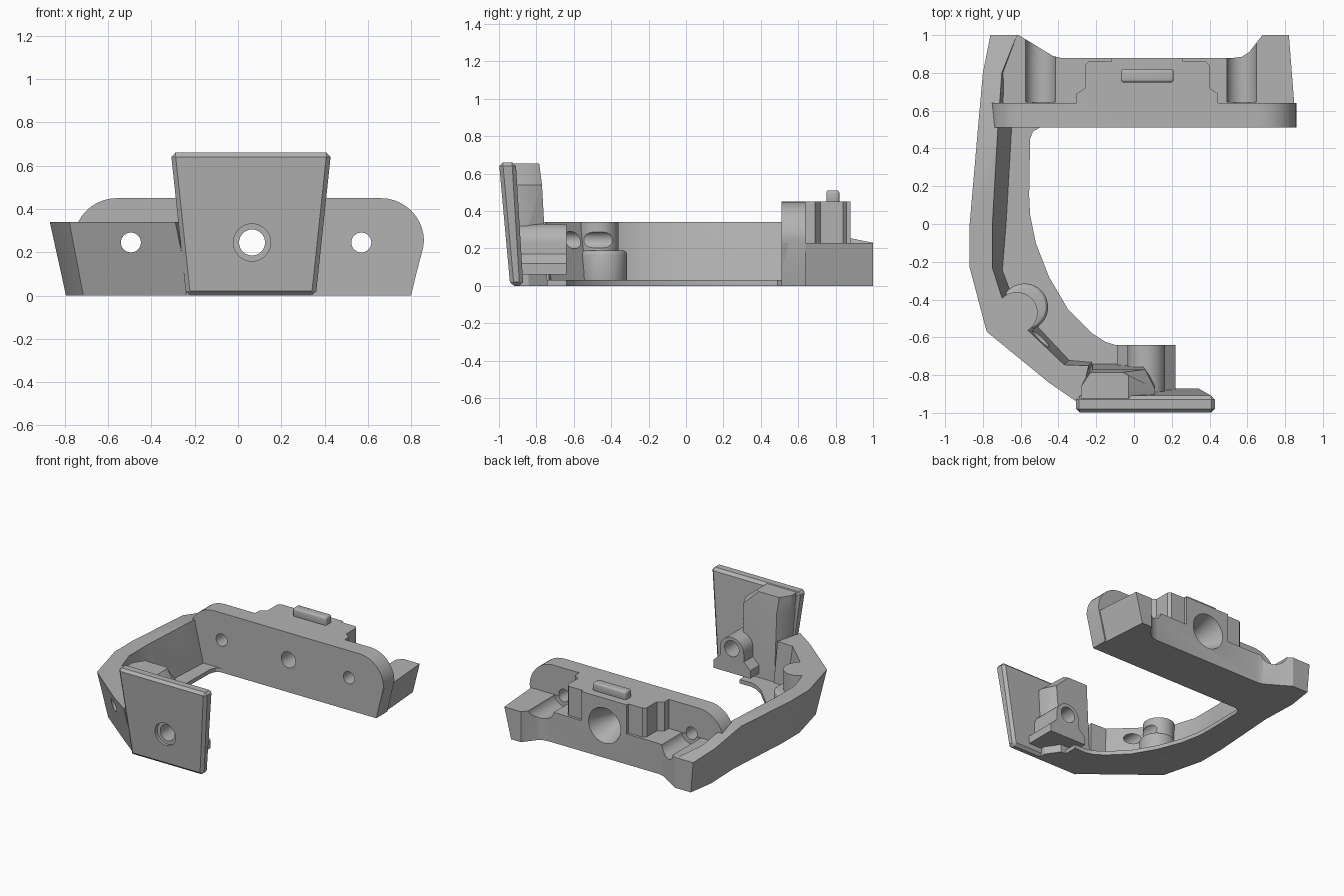
import bpy, bmesh, math
from mathutils import Vector

if "Cube" in bpy.data.objects:
    bpy.data.objects.remove(bpy.data.objects["Cube"], do_unlink=True)

grey = bpy.data.materials.new("plain_grey")
grey.use_nodes = True
grey.diffuse_color = (0.45, 0.45, 0.45, 1)
grey.node_tree.nodes["Principled BSDF"].inputs["Base Color"].default_value = (0.45, 0.45, 0.45, 1)

parts = []


def finish(name, bm):
    bmesh.ops.recalc_face_normals(bm, faces=bm.faces[:])
    mesh = bpy.data.meshes.new(name)
    bm.to_mesh(mesh)
    bm.free()
    mesh.materials.append(grey)
    ob = bpy.data.objects.new(name, mesh)
    bpy.context.collection.objects.link(ob)
    return ob


def loft(name, rings):
    """Skin matching closed rings of 3D points and cap both ends."""
    bm = bmesh.new()
    rows = [[bm.verts.new(p) for p in ring] for ring in rings]
    n = len(rows[0])
    for a, b in zip(rows, rows[1:]):
        for i in range(n):
            j = (i + 1) % n
            bm.faces.new((a[i], a[j], b[j], b[i]))
    bm.faces.new(rows[0])
    bm.faces.new(rows[-1])
    ob = finish(name, bm)
    parts.append(ob)
    return ob


def at_z(points, z):
    return [(x, y, z) for x, y in points]


def at_y(points, y):
    return [(x, y, z) for x, z in points]


def arc(cx, cy, r, start, end, steps=10):
    angles = [math.radians(start + (end - start) * i / steps) for i in range(steps + 1)]
    return [(cx + r * math.cos(a), cy + r * math.sin(a)) for a in angles]


def rod(name, start, end, r1, r2=None):
    start, end = Vector(start), Vector(end)
    axis = end - start
    bm = bmesh.new()
    bmesh.ops.create_cone(bm, cap_ends=True, segments=40, radius1=r1,
                          radius2=r1 if r2 is None else r2, depth=axis.length)
    turn = axis.to_track_quat('Z', 'Y').to_matrix()
    for v in bm.verts:
        v.co = turn @ v.co + (start + end) / 2
    return finish(name, bm)


def apply(ob, kind, **settings):
    mod = ob.modifiers.new("shape", kind)
    for key, value in settings.items():
        setattr(mod, key, value)
    bpy.context.view_layer.objects.active = ob
    bpy.ops.object.modifier_apply(modifier=mod.name)


def cut(targets, start, end, r1, r2=None):
    tool = rod("hole_cutter", start, end, r1, r2)
    tool.hide_render = True
    for ob in targets:
        apply(ob, 'BOOLEAN', object=tool, operation='DIFFERENCE', solver='EXACT')
    bpy.data.objects.remove(tool, do_unlink=True)


# Side wall: outer top, outer bottom, inner top, inner bottom, height
stations = [
    ((-.76, 1), (-.74, 1), (-.62, 1), (-.62, 1), .23),
    ((-.80, .8), (-.77, .8), (-.70, .8), (-.66, .8), .27),
    ((-.825, .52), (-.76, .52), (-.72, .52), (-.64, .52), .34),
    ((-.87, 0), (-.795, 0), (-.75, 0), (-.67, 0), .34),
    ((-.87, -.23), (-.795, -.22), (-.75, -.23), (-.69, -.25), .34),
    ((-.78, -.57), (-.715, -.53), (-.68, -.45), (-.63, -.41), .34),
    ((-.45, -.84), (-.39, -.79), (-.37, -.745), (-.34, -.72), .34),
    ((-.29, -.95), (-.22, -.92), (-.24, -.75), (-.22, -.73), .34),
]
wall = loft("side_wall", [[(*ob, 0), (*ot, h), (*it, h), (*ib, 0)]
                          for ot, ob, it, ib, h in stations])

# Thin floor lip with a curved inner edge
lip = [(-.72, .55), (-.78, 0), (-.78, -.22), (-.70, -.52), (-.24, -.9), (0, -.9),
       (0, -.64), (-.1, -.64), (-.15, -.625), (-.22, -.58), (-.35, -.45), (-.45, -.28),
       (-.52, -.1), (-.55, .05), (-.555, .15), (-.55, .45), (-.535, .49), (-.5, .51), (-.5, .55)]
floor = loft("floor_lip", [at_z(lip, 0), at_z(lip, .03)])

# Stepped round post at the bend of the wall
post_low = rod("post_base", (-.58, -.44, 0), (-.58, -.44, .19), .125)
post_high = rod("post_top", (-.62, -.47, .15), (-.62, -.47, .34), .11)
parts += [post_low, post_high]
apply(post_low, 'BEVEL', width=.025, segments=3, limit_method='ANGLE')

# Leaning front plate
plate = loft("front_plate", [
    at_z([(-.24, -.94), (.36, -.94), (.36, -.87), (-.24, -.87)], 0),
    at_z([(-.31, -1), (.43, -1), (.43, -.91), (-.31, -.91)], .66)])
apply(plate, 'BEVEL', width=.02, segments=1, limit_method='ANGLE')

# Faceted buttress behind the plate
buttress = loft("plate_buttress", [
    at_z([(-.24, -.92), (.11, -.92), (.11, -.84), (.04, -.74), (-.22, -.74), (-.24, -.8)], 0),
    at_z([(-.28, -.95), (.11, -.95), (.11, -.87), (.06, -.77), (-.22, -.77), (-.28, -.86)], .54),
    at_z([(-.28, -.95), (-.03, -.95), (-.03, -.80), (-.06, -.785), (-.23, -.785), (-.28, -.86)], .655)])

# Flared screw boss
boss_profile = ([(-.09, .06), (.22, .06), (.22, .12), (.165, .17)]
                + arc(.065, .23, .1, 0, 180, 16) + [(-.035, .17), (-.09, .12)])
boss = loft("screw_boss", [at_y(boss_profile, -.9), at_y(boss_profile, -.64)])

# Rear plate with rounded shoulders
shoulders = [(-.72, 0), (.8, 0)] + arc(.66, .25, .2, 0, 90) + arc(-.56, .25, .2, 90, 180)
rear_plate = loft("rear_plate", [at_y(shoulders, .51), at_y(shoulders, .64)])

# Rear base with two ears
base_top = [(-.76, .515), (.858, .515), (.82, 1), (.68, 1), (.61, .91), (.57, .885), (.53, .88),
            (-.39, .88), (-.43, .89), (-.61, 1), (-.75, 1)]
base_low = [(x * .93 if abs(x) > .75 or x == -.75 else x, y) for x, y in base_top]
base = loft("rear_base", [at_z(base_low, 0), at_z(base_top, .23)])

# Stepped centre block, mirrored about its middle
half = [(.375, .6), (.375, .69), (.33, .72), (.33, .84), (.31, .86), (.19, .86), (.19, .88)]
outline = [(.07 + x, y) for x, y in half] + [(.07 - x, y) for x, y in reversed(half)]
block = loft("centre_block", [at_z(outline, .1), at_z(outline, .45)])

# Locating tab
tab_outline = [(-.07, .75), (.21, .75), (.21, .82), (-.07, .82)]
tab = loft("locating_tab", [at_z(tab_outline, .44), at_z(tab_outline, .51)])
apply(tab, 'BEVEL', width=.014, segments=3, limit_method='ANGLE')

# Vertical holes
for x in (-.59, .72):
    cut([base, wall], (x, .72, -.1), (x, .72, .5), .052)
    cut([base], (x, .72, .17), (x, .72, .5), .075)
for x in (-.4, .53):
    cut([base], (x, .735, -.1), (x, .735, .5), .08)
for x in (-.16, .29):
    cut([base, rear_plate, block], (x, .635, -.1), (x, .635, .6), .045)
cut([wall, floor, post_low, post_high], (-.62, -.47, -.1), (-.62, -.47, .5), .05)
cut([buttress], (-.135, -.85, .42), (-.135, -.85, .8), .064)
cut([wall], (-.69, .27, .26), (-.69, .27, .5), .07)

# Holes running front to back, with grooves behind the rear plate
for x in (-.495, .57):
    cut([wall, post_high, rear_plate, base], (x, -1.1, .245), (x, 1.1, .245), .046)
    cut([base, wall], (x, .645, .245), (x, 1.1, .245), .08)
cut([plate, buttress, boss, rear_plate, base, block], (.065, -1.1, .245), (.065, 1.1, .245), .06)
cut([plate], (.065, -1.1, .245), (.065, -.935, .245), .086)
cut([base, block], (.065, .66, .245), (.065, .90, .245), .06, .14)

# Smooth curved surfaces, sharp corners
for ob in parts:
    bpy.ops.object.select_all(action='DESELECT')
    ob.select_set(True)
    bpy.context.view_layer.objects.active = ob
    bpy.ops.object.shade_smooth_by_angle(angle=math.radians(30))
